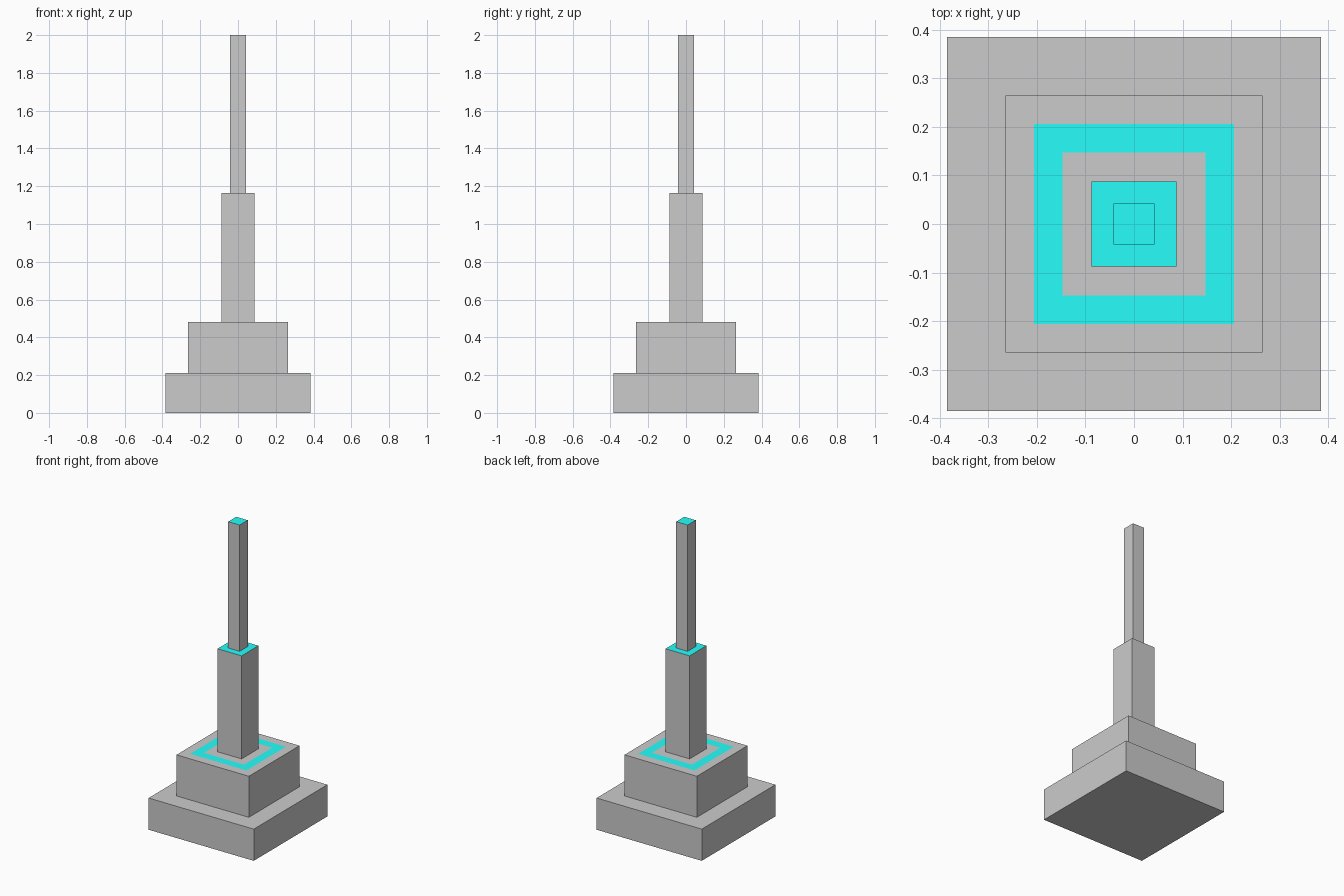
import bpy, bmesh

if "Cube" in bpy.data.objects:
    bpy.data.objects.remove(bpy.data.objects["Cube"])

CYAN = bpy.data.materials.new("cyan_glow")
CYAN.diffuse_color = (0.02, 1.0, 0.97, 1.0)
CYAN.use_nodes = True
CYAN.node_tree.nodes["Principled BSDF"].inputs["Base Color"].default_value = CYAN.diffuse_color


def square_shell(name, profile, cap_bottom=False, cap_top=False, material=None):
    """Sweep a (half width, height) profile around a square, from bottom/outside to top/inside."""
    bm = bmesh.new()
    rings = [[bm.verts.new((sx * h, sy * h, z))
              for sx, sy in ((-1, -1), (1, -1), (1, 1), (-1, 1))]
             for h, z in profile]
    for low, high in zip(rings, rings[1:]):
        for i in range(4):
            j = (i + 1) % 4
            bm.faces.new((low[i], low[j], high[j], high[i]))
    if cap_bottom:
        bm.faces.new(rings[0][::-1])
    if cap_top:
        bm.faces.new(rings[-1])
    mesh = bpy.data.meshes.new(name)
    bm.to_mesh(mesh)
    bm.free()
    if material:
        mesh.materials.append(material)
    obj = bpy.data.objects.new(name, mesh)
    bpy.context.collection.objects.link(obj)
    return obj


# Half widths of the four stacked blocks and the heights of their tops
BASE, TIER, COLUMN, SPIRE = 0.385, 0.265, 0.088, 0.042
Z_BASE, Z_TIER, Z_COLUMN, Z_SPIRE = 0.21, 0.482, 1.164, 2.0
RING_OUT, RING_IN = 0.206, 0.147

# Stepped base: plinth, ledge, second tier and the rim outside the glowing ring
square_shell("stepped_base",
             [(BASE, 0), (BASE, Z_BASE), (TIER, Z_BASE), (TIER, Z_TIER), (RING_OUT, Z_TIER)],
             cap_bottom=True)

# Flush glowing ring inlaid in the tier top
square_shell("tier_glow_ring", [(RING_OUT, Z_TIER), (RING_IN, Z_TIER)], material=CYAN)

# Column with the floor inside the ring
square_shell("column", [(RING_IN, Z_TIER), (COLUMN, Z_TIER), (COLUMN, Z_COLUMN)])

# Glowing shoulder on top of the column
square_shell("column_glow_top", [(COLUMN, Z_COLUMN), (SPIRE, Z_COLUMN)], material=CYAN)

# Thin spire and its glowing tip
square_shell("spire", [(SPIRE, Z_COLUMN), (SPIRE, Z_SPIRE)])
square_shell("spire_glow_tip", [(SPIRE, Z_SPIRE)], cap_top=True, material=CYAN)
